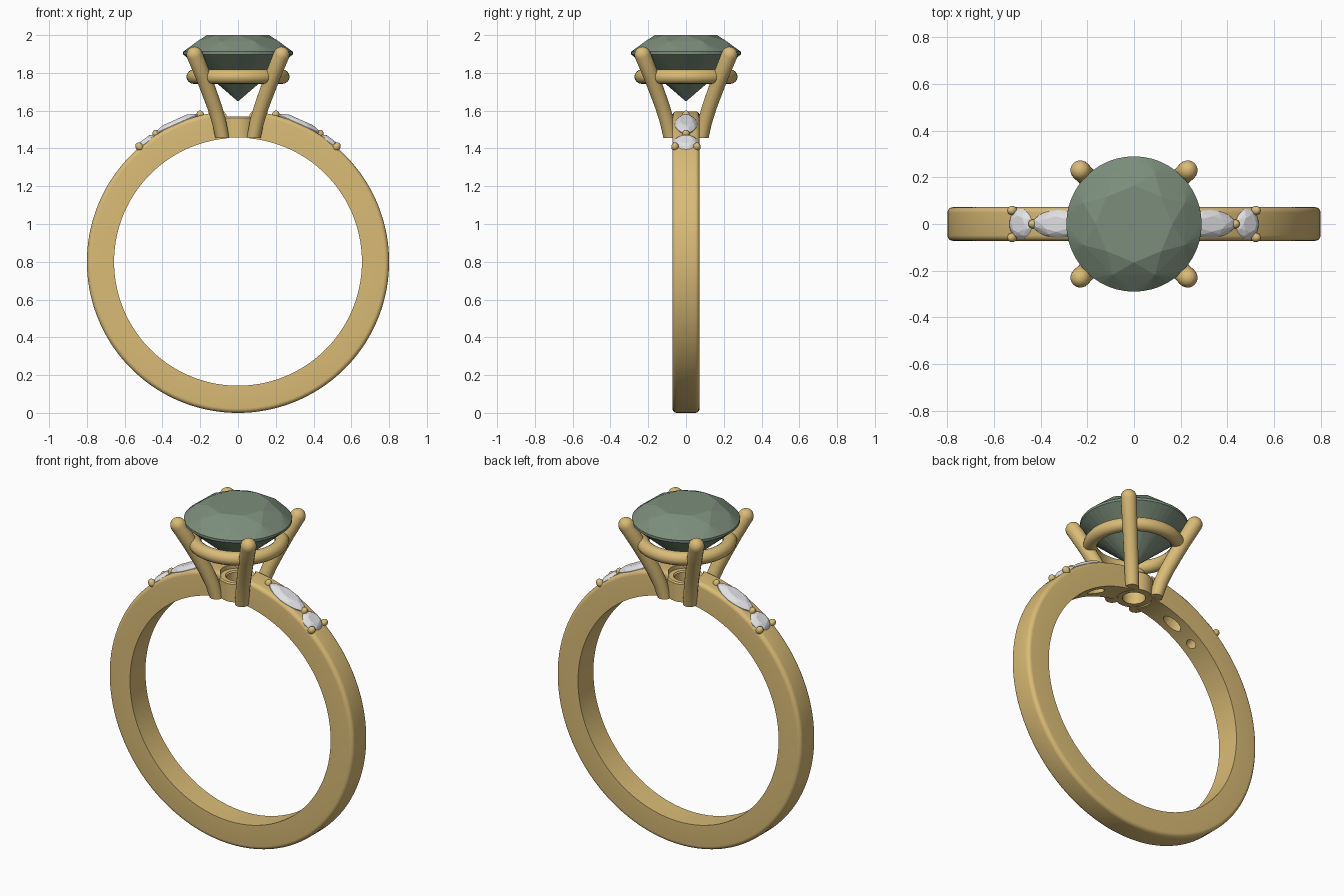
import bpy, bmesh, math
from mathutils import Matrix, Vector

if "Cube" in bpy.data.objects:
    bpy.data.objects.remove(bpy.data.objects["Cube"])


def material(name, rgb):
    m = bpy.data.materials.new(name)
    m.diffuse_color = (*rgb, 1)
    m.use_nodes = True
    m.node_tree.nodes["Principled BSDF"].inputs["Base Color"].default_value = m.diffuse_color
    return m


GOLD = material("gold", (0.70, 0.50, 0.18))
GREEN = material("grey green", (0.20, 0.27, 0.20))
CLEAR = material("clear white", (0.76, 0.76, 0.79))
CENTRE, R_OUT, R_IN, HALF_W = 0.8, 0.8, 0.656, 0.072


def finish(name, bm, mat, smooth=True, matrix=Matrix()):
    bmesh.ops.recalc_face_normals(bm, faces=bm.faces)
    me = bpy.data.meshes.new(name)
    bm.to_mesh(me)
    bm.free()
    me.transform(matrix)
    me.materials.append(mat)
    ob = bpy.data.objects.new(name, me)
    bpy.context.collection.objects.link(ob)
    if smooth:
        select(ob)
        bpy.ops.object.shade_smooth_by_angle(angle=math.radians(35))
    return ob


def select(ob):
    bpy.ops.object.select_all(action='DESELECT')
    ob.select_set(True)
    bpy.context.view_layer.objects.active = ob


def lathe(name, profile, mat, segs, matrix=Matrix()):
    """Revolve a closed (radius, height) profile about z."""
    bm = bmesh.new()
    rings = []
    for i in range(segs):
        a = math.tau * i / segs
        rings.append([bm.verts.new((r * math.cos(a), r * math.sin(a), h)) for r, h in profile])
    n = len(profile)
    for i in range(segs):
        p, q = rings[i], rings[(i + 1) % segs]
        for j in range(n):
            k = (j + 1) % n
            bm.faces.new((p[j], q[j], q[k], p[k]))
    return finish(name, bm, mat, True, matrix)


def tube(name, path, mat, segs=20):
    """Round tube through (position, radius) stations in the x=y plane."""
    bm = bmesh.new()
    side = Vector((1, -1, 0)).normalized()
    rings = []
    for i, (p, r) in enumerate(path):
        t = (path[min(i + 1, len(path) - 1)][0] - path[max(i - 1, 0)][0]).normalized()
        if i == 0:
            t = Vector((0, 0, 1))
        up = t.cross(side)
        rings.append([bm.verts.new(p + r * (side * math.cos(a) + up * math.sin(a)))
                      for a in (math.tau * k / segs for k in range(segs))])
    for p, q in zip(rings, rings[1:]):
        for k in range(segs):
            bm.faces.new((p[k], p[(k + 1) % segs], q[(k + 1) % segs], q[k]))
    bm.faces.new(rings[0])
    bm.faces.new(rings[-1])
    return finish(name, bm, mat)


def gem(name, rings, mat, matrix=Matrix(), length=1, width=1, power=1):
    """Faceted stone: hull of (radius, height, count, turn) rings."""
    bm = bmesh.new()
    for r, h, n, turn in rings:
        for i in range(n):
            a = math.tau * (i + turn) / n
            s = math.sin(a)
            bm.verts.new((length * r * math.cos(a),
                          width * r * math.copysign(abs(s) ** power, s), h))
    bmesh.ops.remove_doubles(bm, verts=bm.verts, dist=1e-5)
    res = bmesh.ops.convex_hull(bm, input=bm.verts)
    junk = {v for v in res["geom_interior"] if isinstance(v, bmesh.types.BMVert)}
    bmesh.ops.delete(bm, geom=list(junk), context='VERTS')
    bmesh.ops.dissolve_limit(bm, angle_limit=math.radians(2), verts=bm.verts, edges=bm.edges)
    return finish(name, bm, mat, False, matrix)


def on_band(angle, radius):
    """Frame on the band, tilted by an angle from the top."""
    return (Matrix.Translation((0, 0, CENTRE)) @ Matrix.Rotation(math.radians(angle), 4, 'Y')
            @ Matrix.Translation((0, 0, radius)))


def cut(target, matrix, rx, ry, depth):
    bm = bmesh.new()
    bmesh.ops.create_cone(bm, cap_ends=True, segments=32, radius1=1, radius2=1, depth=depth)
    cutter = finish("cutter", bm, GOLD, False, matrix @ Matrix.Diagonal((rx, ry, 1, 1)))
    cutter.hide_render = True
    select(target)
    mod = target.modifiers.new("cut", 'BOOLEAN')
    mod.operation, mod.object, mod.solver = 'DIFFERENCE', cutter, 'EXACT'
    bpy.ops.object.modifier_apply(modifier=mod.name)
    bpy.data.objects.remove(cutter)


# Band with rounded outer edges
B = 0.024
arc = [math.radians(15 * i) for i in range(7)]
profile = [(R_IN, HALF_W), (R_IN, -HALF_W)]
profile += [(R_OUT - B + B * math.sin(a), -HALF_W + B - B * math.cos(a)) for a in arc]
profile += [(R_OUT - B + B * math.cos(a), HALF_W - B + B * math.sin(a)) for a in arc]
band = lathe("band", profile, GOLD, 144,
             Matrix.Translation((0, 0, CENTRE)) @ Matrix.Rotation(math.pi / 2, 4, 'X'))

# Opening under the setting and drilled holes behind the side stones
cut(band, Matrix.Translation((0, 0, 1.55)), 0.095, 0.095, 0.4)
for s in (-1, 1):
    cut(band, on_band(24 * s, 0.72), 0.06, 0.032, 0.3)
    cut(band, on_band(37.5 * s, 0.72), 0.028, 0.028, 0.3)
select(band)
bpy.ops.object.shade_smooth_by_angle(angle=math.radians(35))

# Collar at the foot of the setting
lathe("collar", [(0.062, 1.457), (0.1, 1.457), (0.1, 1.562), (0.094, 1.57),
                 (0.068, 1.57), (0.062, 1.562)], GOLD, 48)

# Gallery ring joining the claws
lathe("gallery_ring", [(0.235 + 0.038 * math.cos(math.tau * i / 16),
                        1.78 + 0.038 * math.sin(math.tau * i / 16)) for i in range(16)], GOLD, 64)

# Four flared claws with domed tips
stations = [(0.083, 1.455, 0.037), (0.1, 1.54, 0.038), (0.124, 1.62, 0.039),
            (0.153, 1.70, 0.04), (0.187, 1.79, 0.041), (0.23, 1.896, 0.043)]
path = [(Vector((d, d, z)), r) for d, z, r in stations]
tip = path[-1][0]
lean = (tip - path[-2][0]).normalized()
for deg in (20, 40, 60, 75, 86):
    a = math.radians(deg)
    path.append((tip + lean * 0.043 * math.sin(a), 0.043 * math.cos(a)))
for i in range(4):
    claw = tube(f"claw_{i + 1}", path, GOLD)
    claw.data.transform(Matrix.Rotation(math.pi / 2 * i, 4, 'Z'))

# Main brilliant-cut stone
gem("main_stone", [(0.165, 2.0, 8, 0), (0.235, 1.966, 8, 0.5), (0.29, 1.912, 48, 0),
                   (0.29, 1.898, 48, 0), (0.145, 1.772, 8, 0.5), (0.004, 1.652, 8, 0)], GREEN)

# Side stones and their bead claws, mirrored left and right
for s, side in ((-1, "left"), (1, "right")):
    small = [(0.55, 0.022, 8, 0), (0.82, 0.014, 8, 0.5), (1, 0.0, 24, 0),
             (1, -0.006, 24, 0), (0.1, -0.06, 8, 0)]
    gem(f"{side}_marquise_stone", small, CLEAR, on_band(24 * s, 0.8), 0.125, 0.06, 1.35)
    gem(f"{side}_round_stone", small, CLEAR, on_band(37.5 * s, 0.796), 0.063, 0.065)
    for k, (deg, y) in enumerate([(14.4, 0), (32.6, 0), (40.6, 0.058), (40.6, -0.058)]):
        bm = bmesh.new()
        bmesh.ops.create_uvsphere(bm, u_segments=16, v_segments=10, radius=0.02)
        finish(f"{side}_bead_{k + 1}", bm, GOLD, True,
               on_band(deg * s, 0.802) @ Matrix.Translation((0, y, 0))
               @ Matrix.Diagonal((1, 1, 1.2, 1)))
